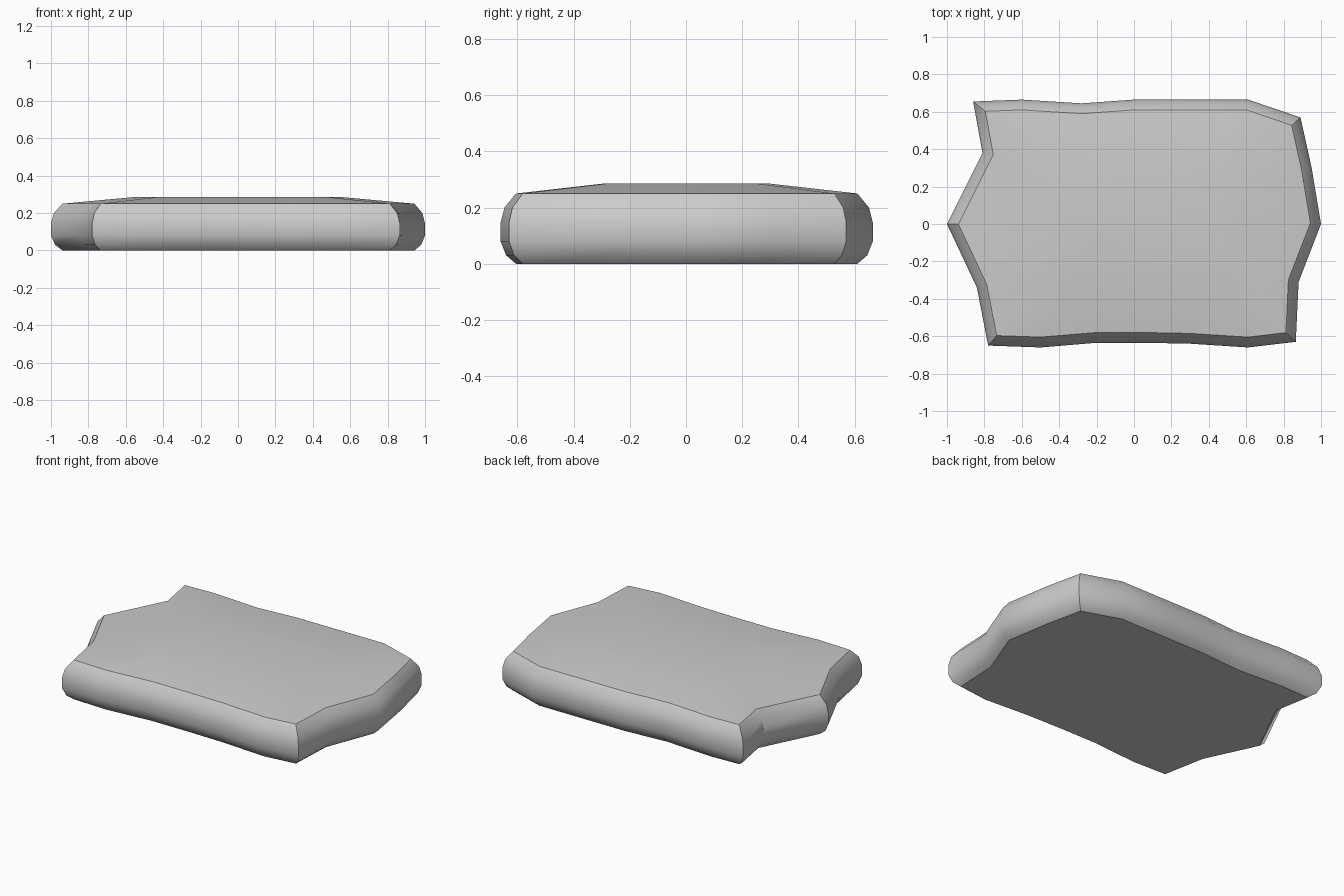
import bpy
import bmesh
from mathutils import Vector

if "Cube" in bpy.data.objects:
    bpy.data.objects.remove(bpy.data.objects["Cube"])

# widest outline of the slab, counter-clockwise from the front left corner
OUTLINE = [Vector(p) for p in (
    (-0.78, -0.65), (-0.5, -0.66), (-0.2, -0.635), (0.05, -0.635), (0.3, -0.64), (0.61, -0.66),
    (0.865, -0.63), (0.88, -0.31), (1.0, 0.0), (0.95, 0.3), (0.89, 0.57), (0.61, 0.665),
    (0.3, 0.665), (0.0, 0.665), (-0.28, 0.645), (-0.6, 0.665), (-0.86, 0.655),
    (-0.81, 0.38), (-1.0, 0.0), (-0.84, -0.34))]

# (height, inset) of each edge loop around the rim
RIM = [(0.0, 0.055), (0.03, 0.02), (0.08, 0.0), (0.145, 0.0), (0.2, 0.014), (0.25, 0.055)]


def inset(points, d):
    result = []
    for i, p in enumerate(points):
        a = (p - points[i - 1]).normalized()
        b = (points[(i + 1) % len(points)] - p).normalized()
        na, nb = Vector((-a.y, a.x)), Vector((-b.y, b.x))
        result.append(p + (na + nb) * (d / (1 + na.dot(nb))))
    return result


bm = bmesh.new()
loops = [[bm.verts.new((p.x, p.y, z)) for p in inset(OUTLINE, d)] for z, d in RIM]
# gently crowned top plateau
loops.append([bm.verts.new((p.x * 0.56, p.y * 0.45, 0.285)) for p in OUTLINE])

n = len(OUTLINE)
for low, high in zip(loops, loops[1:]):
    for i in range(n):
        j = (i + 1) % n
        bm.faces.new((low[i], low[j], high[j], high[i]))
bm.faces.new(loops[0][::-1])
bm.faces.new(loops[-1])
bmesh.ops.recalc_face_normals(bm, faces=bm.faces)

mesh = bpy.data.meshes.new("stone_slab")
bm.to_mesh(mesh)
bm.free()
slab = bpy.data.objects.new("stone_slab", mesh)
bpy.context.collection.objects.link(slab)
bpy.context.view_layer.objects.active = slab
slab.select_set(True)
bpy.ops.object.shade_smooth_by_angle(angle=0.6)
